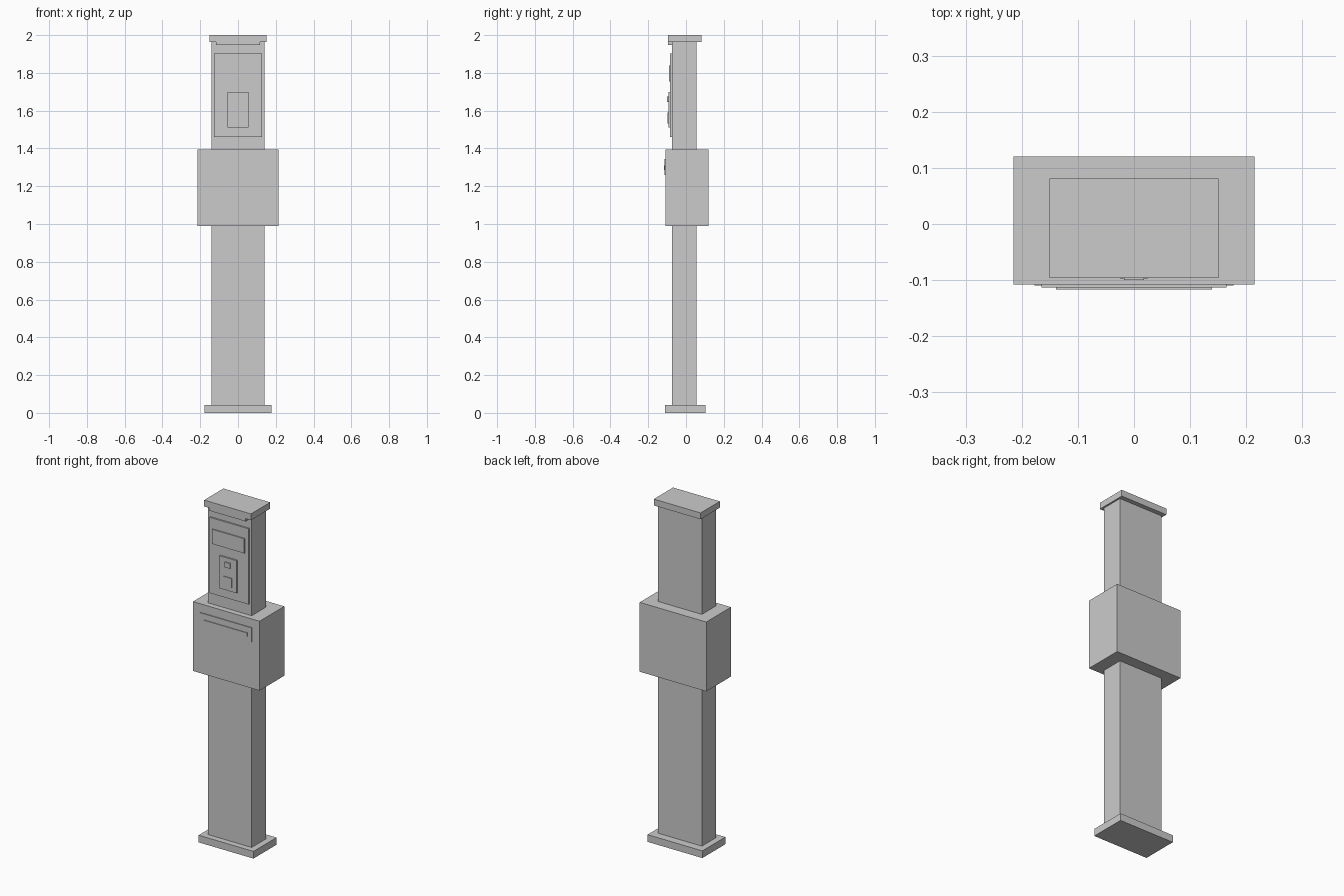
import bpy
import bmesh
from mathutils import Matrix, Vector

cube = bpy.data.objects.get("Cube")
if cube:
    bpy.data.objects.remove(cube, do_unlink=True)

GREY = (0.6, 0.6, 0.6, 1)
metal = bpy.data.materials.new("painted grey metal")
metal.use_nodes = True
metal.diffuse_color = GREY
metal.node_tree.nodes["Principled BSDF"].inputs["Base Color"].default_value = GREY


def block(name, half_width, y, z):
    """Box symmetric about x = 0, spanning the given y and z ranges."""
    size = Vector((2 * half_width, y[1] - y[0], z[1] - z[0]))
    centre = Vector((0, sum(y) / 2, sum(z) / 2))
    bm = bmesh.new()
    bmesh.ops.create_cube(bm, size=1, matrix=Matrix.LocRotScale(centre, None, size))
    mesh = bpy.data.meshes.new(name)
    bm.to_mesh(mesh)
    bm.free()
    mesh.materials.append(metal)
    obj = bpy.data.objects.new(name, mesh)
    bpy.context.collection.objects.link(obj)


# Main column
POST_FRONT = -0.075
block("base_plate", 0.177, (-0.11, 0.102), (0, 0.042))
block("post", 0.141, (POST_FRONT, 0.055), (0.042, 1.963))
block("cap", 0.151, (-0.096, 0.081), (1.963, 2))
block("cap_lip", 0.116, (-0.096, POST_FRONT), (1.947, 1.963))

# Letter box with its raised slot frame and flap
BOX_FRONT = -0.108
FRAME_FRONT = -0.113
block("letter_box", 0.215, (BOX_FRONT, 0.12), (0.99, 1.395))
block("slot_frame", 0.165, (FRAME_FRONT, BOX_FRONT), (1.26, 1.345))
block("slot_flap", 0.139, (-0.117, FRAME_FRONT), (1.287, 1.31))

# Control panel on the upper post
PANEL_FRONT = -0.084
PLATE_FRONT = -0.093
block("control_panel", 0.126, (PANEL_FRONT, POST_FRONT), (1.46, 1.902))
block("name_plate", 0.104, (-0.091, PANEL_FRONT), (1.755, 1.84))
block("bell_plate", 0.056, (PLATE_FRONT, PANEL_FRONT), (1.51, 1.7))
block("bell_button", 0.018, (-0.1, PLATE_FRONT), (1.645, 1.675))
block("key_switch", 0.025, (-0.097, PLATE_FRONT), (1.533, 1.589))
